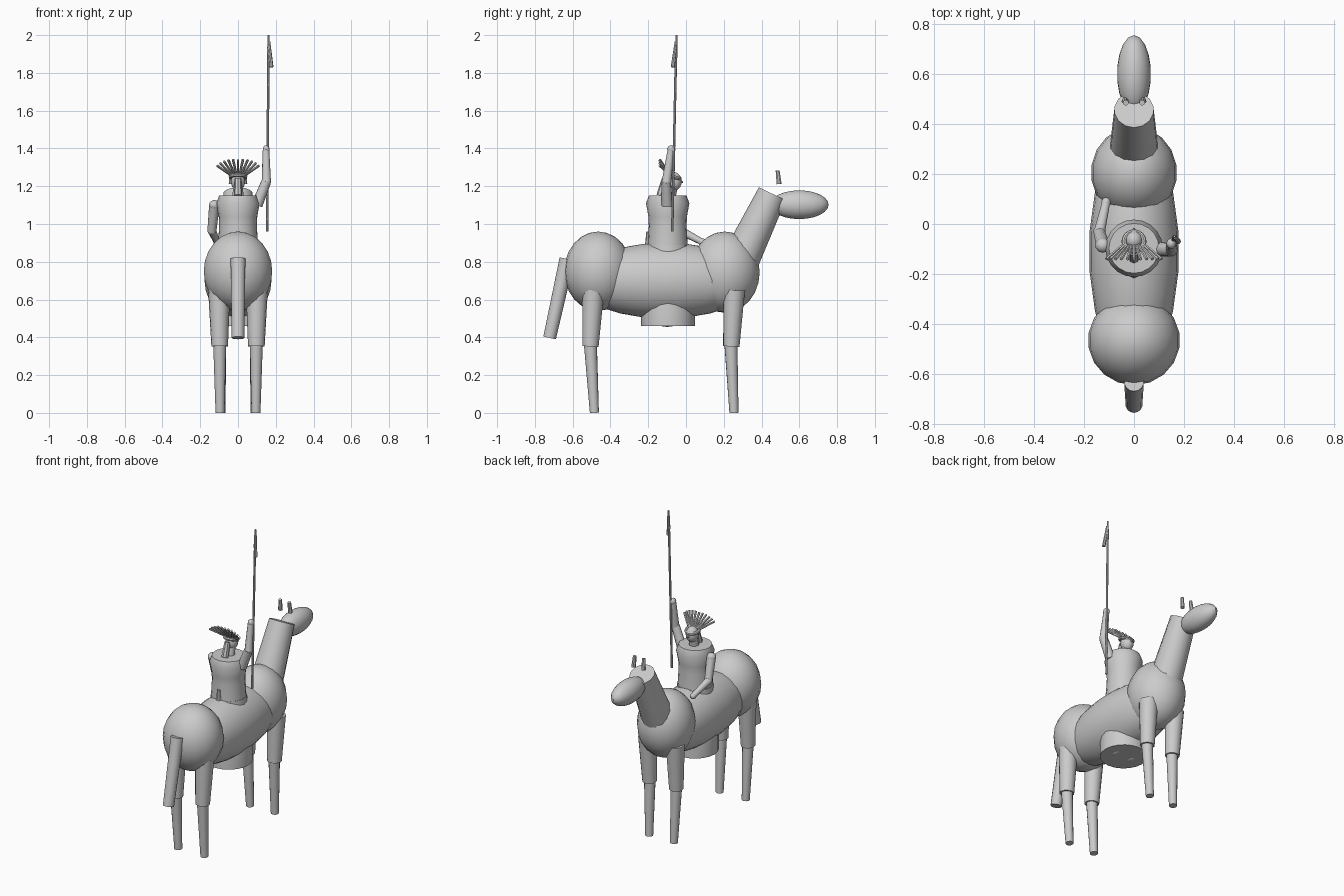
import bpy, math
from mathutils import Vector

if "Cube" in bpy.data.objects:
    bpy.data.objects.remove(bpy.data.objects["Cube"])


def finish(ob, name):
    ob.name = name
    bpy.ops.object.shade_smooth_by_angle(angle=math.radians(40))
    return ob


def ball(name, loc, size, seg=18, rings=12):
    bpy.ops.mesh.primitive_uv_sphere_add(segments=seg, ring_count=rings, radius=1, location=loc)
    ob = bpy.context.object
    ob.scale = size
    bpy.ops.object.transform_apply(location=False, rotation=False, scale=True)
    return finish(ob, name)


def rod(name, a, b, ra, rb, sides=14):
    """Tapered cylinder from point a to point b."""
    a, b = Vector(a), Vector(b)
    d = b - a
    bpy.ops.mesh.primitive_cone_add(vertices=sides, radius1=ra, radius2=rb,
                                    depth=d.length, location=(a + b) / 2)
    ob = bpy.context.object
    ob.rotation_euler = d.to_track_quat('Z', 'Y').to_euler()
    return finish(ob, name)


def lathe(name, profile, loc, sides=20):
    verts, faces = [], []
    for r, z in profile:
        for i in range(sides):
            t = 2 * math.pi * i / sides
            verts.append((r * math.cos(t), r * math.sin(t), z))
    for k in range(len(profile) - 1):
        for i in range(sides):
            j = (i + 1) % sides
            faces.append((k * sides + i, k * sides + j, (k + 1) * sides + j, (k + 1) * sides + i))
    faces.append(tuple(reversed(range(sides))))
    faces.append(tuple(range((len(profile) - 1) * sides, len(profile) * sides)))
    me = bpy.data.meshes.new(name)
    me.from_pydata(verts, [], faces)
    ob = bpy.data.objects.new(name, me)
    ob.location = loc
    bpy.context.collection.objects.link(ob)
    bpy.ops.object.select_all(action='DESELECT')
    bpy.context.view_layer.objects.active = ob
    ob.select_set(True)
    return finish(ob, name)


# Horse body
ball("horse_barrel", (0, -0.11, 0.70), (0.18, 0.48, 0.2))
ball("horse_rump", (0, -0.465, 0.75), (0.184, 0.18, 0.21))
ball("horse_chest", (0, 0.205, 0.745), (0.172, 0.185, 0.215))
rod("horse_neck", (0, 0.26, 0.75), (0, 0.457, 1.16), 0.103, 0.079)
ball("horse_head", (0, 0.6, 1.102), (0.068, 0.155, 0.076))
rod("horse_tail", (0, -0.63, 0.815), (0, -0.722, 0.397), 0.04, 0.034)

# Horse legs and ears, both sides
for s, side in ((-1, "left"), (1, "right")):
    rod(f"ear_{side}", (s * 0.036, 0.493, 1.212), (s * 0.033, 0.485, 1.283), 0.014, 0.011, 8)
    rod(f"hind_thigh_{side}", (s * 0.1, -0.49, 0.65), (s * 0.097, -0.506, 0.352), 0.058, 0.044)
    rod(f"hind_shin_{side}", (s * 0.097, -0.507, 0.38), (s * 0.095, -0.485, 0), 0.035, 0.024)
    rod(f"front_thigh_{side}", (s * 0.1, 0.255, 0.65), (s * 0.097, 0.24, 0.352), 0.058, 0.044)
    rod(f"front_shin_{side}", (s * 0.097, 0.237, 0.38), (s * 0.09, 0.254, 0), 0.035, 0.024)
    # Rider feet showing under the belly
    ball(f"rider_foot_{side}", (s * 0.06, -0.1, 0.475), (0.025, 0.05, 0.02), 10, 6)

# Rider torso and skirt
lathe("rider_skirt", [(0.142, 0.46), (0.142, 0.56), (0.108, 0.89)], (0, -0.095, 0))
lathe("rider_torso", [(0.106, 0.88), (0.1, 0.99), (0.102, 1.04), (0.115, 1.11),
                      (0.1, 1.15)], (0, -0.097, 0))
rod("loin_flap", (0, -0.2, 0.88), (0, -0.2, 0.96), 0.018, 0.01, 8)

# Rider head
rod("rider_neck", (0, -0.085, 1.14), (0, -0.07, 1.21), 0.03, 0.028, 10)
ball("rider_head", (0, -0.065, 1.225), (0.038, 0.042, 0.05), 14, 10)
rod("nose", (0, -0.035, 1.225), (0, -0.016, 1.222), 0.012, 0.004, 6)
rod("braid", (0, -0.11, 1.24), (0, -0.135, 1.15), 0.018, 0.022, 8)
bpy.ops.mesh.primitive_torus_add(major_radius=0.04, minor_radius=0.01, major_segments=18,
                                 minor_segments=8, location=(0, -0.07, 1.25),
                                 rotation=(-0.25, 0, 0))
finish(bpy.context.object, "headband")

# Feather fan
for i in range(11):
    t = (i - 5) / 5
    a = math.radians(58 * t)
    rod(f"feather_{i}", (0.045 * t, -0.085, 1.262),
        (0.13 * math.sin(a), -0.14, 1.235 + 0.105 * math.cos(a) + 0.018 * abs(t)), 0.006, 0.007, 6)

# Raised arm
rod("raised_upper_arm", (0.1, -0.1, 1.1), (0.15, -0.105, 1.225), 0.03, 0.026, 10)
ball("raised_elbow", (0.15, -0.103, 1.225), (0.026, 0.026, 0.026), 10, 8)
rod("raised_forearm", (0.15, -0.103, 1.225), (0.148, -0.08, 1.39), 0.025, 0.018, 10)
ball("raised_hand", (0.149, -0.078, 1.395), (0.019, 0.022, 0.022), 10, 8)

# Lowered arm on the reins
ball("lowered_shoulder", (-0.125, -0.085, 1.1), (0.03, 0.03, 0.027), 10, 8)
rod("lowered_upper_arm", (-0.125, -0.085, 1.1), (-0.138, -0.035, 0.965), 0.028, 0.024, 10)
ball("lowered_elbow", (-0.138, -0.03, 0.965), (0.025, 0.025, 0.025), 10, 8)
rod("lowered_forearm", (-0.138, -0.03, 0.965), (-0.112, 0.085, 0.905), 0.023, 0.017, 10)
ball("lowered_hand", (-0.112, 0.085, 0.905), (0.019, 0.022, 0.019), 10, 8)

# Spear with hanging feather
rod("spear_shaft", (0.154, -0.073, 0.96), (0.161, -0.053, 1.9), 0.007, 0.007, 8)
rod("spear_tip", (0.161, -0.053, 1.88), (0.162, -0.05, 2.0), 0.009, 0.005, 8)
rod("spear_feather", (0.177, -0.07, 1.83), (0.163, -0.052, 1.965), 0.011, 0.008, 8)
